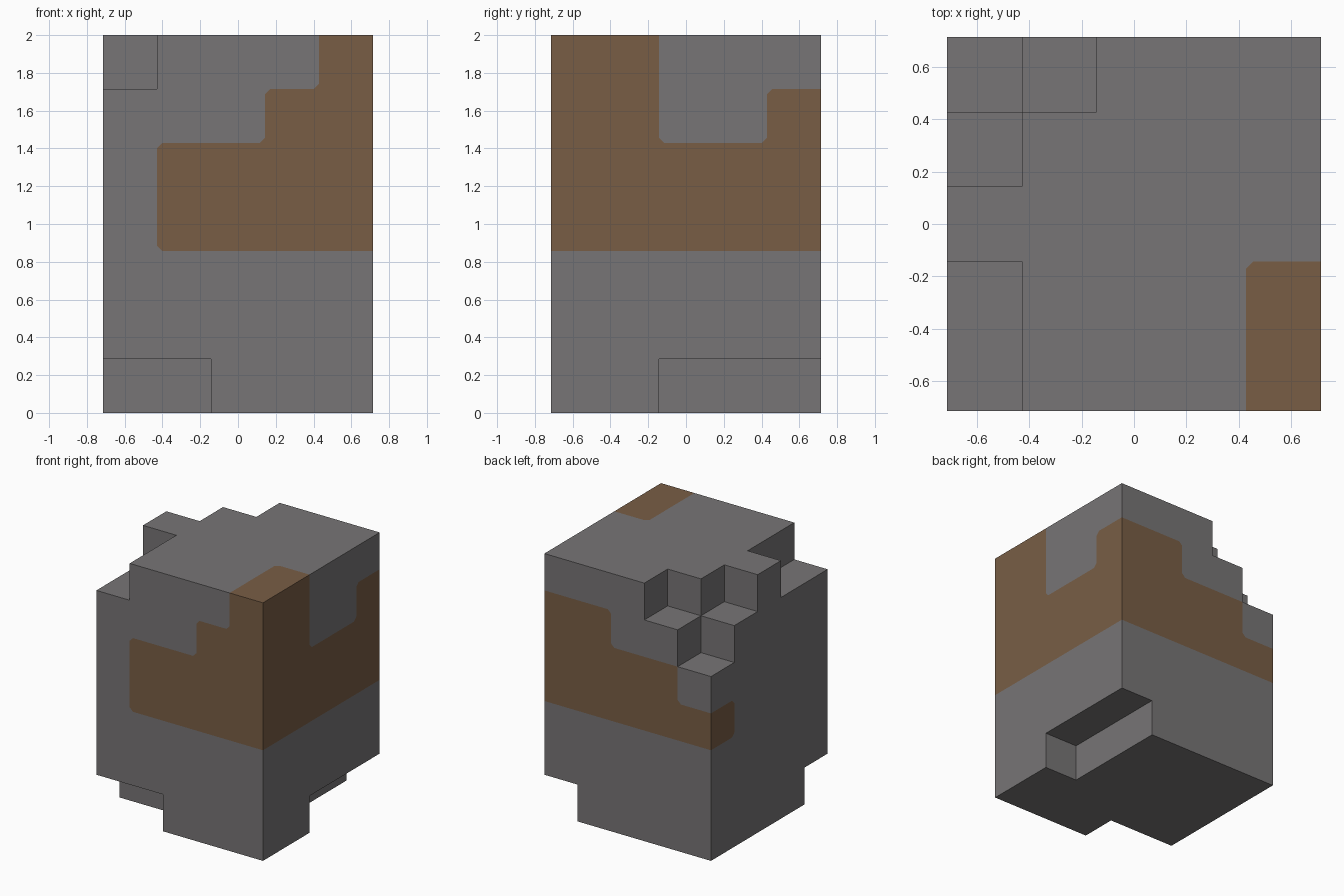
import bpy
import bmesh
from mathutils import Vector

if "Cube" in bpy.data.objects:
    bpy.data.objects.remove(bpy.data.objects["Cube"], do_unlink=True)

WIDE, TALL = 5, 7          # block counts
SIZE = 2 / TALL            # edge of one block
BAND = 3                   # layer where the brown band starts
ROUND = 0.028              # cut on the corners of the painted band


def make_material(name, colour):
    mat = bpy.data.materials.new(name)
    mat.use_nodes = True
    mat.diffuse_color = (*colour, 1)
    mat.node_tree.nodes["Principled BSDF"].inputs["Base Color"].default_value = (*colour, 1)
    return mat


# Blocks chipped off the top and bottom corners
missing = {(0, 0, 6), (0, 1, 6), (0, 3, 6), (0, 4, 6), (1, 4, 6), (0, 4, 5),
           (0, 0, 0), (1, 0, 0), (4, 2, 0), (4, 3, 0), (4, 4, 0)}
cells = {(i, j, k) for i in range(WIDE) for j in range(WIDE) for k in range(TALL)} - missing

# Upper limit of the brown band in each column of the walls
front_tops = (3, 5, 5, 6, 7)
back_tops = (4, 5, 5, 6, 6)
side_tops = (7, 7, 5, 5, 6)


def is_brown(i, j, k):
    if j == 0:
        top = front_tops[i]
    elif j == WIDE - 1:
        top = back_tops[i]
    elif i == WIDE - 1:
        top = side_tops[j]
    else:
        return False
    return BAND <= k < top


# Outer skin of the blocks, coloured block by block
bm = bmesh.new()
corners = {}


def corner(p):
    if p not in corners:
        corners[p] = bm.verts.new(((p[0] - WIDE / 2) * SIZE, (p[1] - WIDE / 2) * SIZE, p[2] * SIZE))
    return corners[p]


for cell in sorted(cells):
    for axis in range(3):
        for step in (0, 1):
            beside = list(cell)
            beside[axis] += 2 * step - 1
            if tuple(beside) in cells:
                continue
            ring = []
            for u, v in ((0, 0), (1, 0), (1, 1), (0, 1)):
                p = list(cell)
                p[axis] += step
                p[(axis + 1) % 3] += u
                p[(axis + 2) % 3] += v
                ring.append(corner(tuple(p)))
            face = bm.faces.new(ring if step else ring[::-1])
            face.material_index = int(is_brown(*cell))
bm.normal_update()

# Cut the corners of the band where it turns on a flat wall
turns = []
for v in bm.verts:
    faces = v.link_faces
    flat = len(faces) == 4 and all(f.normal.dot(faces[0].normal) > 0.99 for f in faces)
    brown = sum(f.material_index for f in faces)
    if flat and brown in (1, 3):
        turns.append((v, v.co.copy(), int(brown == 3)))
bmesh.ops.bevel(bm, geom=[t[0] for t in turns], offset=ROUND, offset_type='OFFSET',
                segments=1, profile=0.5, affect='VERTICES')
for f in bm.faces:
    if f.calc_area() < SIZE * SIZE / 4:
        centre = f.calc_center_median()
        f.material_index = min(turns, key=lambda t: (t[1] - centre).length)[2]

# Merge flat areas of one colour
bmesh.ops.dissolve_limit(bm, angle_limit=0.01, verts=bm.verts[:], edges=bm.edges[:],
                         delimit={'MATERIAL'})

mesh = bpy.data.meshes.new("chipped_block")
bm.to_mesh(mesh)
bm.free()
mesh.materials.append(make_material("stone_grey", (0.185, 0.178, 0.181)))
mesh.materials.append(make_material("earth_brown", (0.19, 0.111, 0.06)))
block = bpy.data.objects.new("chipped_block", mesh)
bpy.context.collection.objects.link(block)
